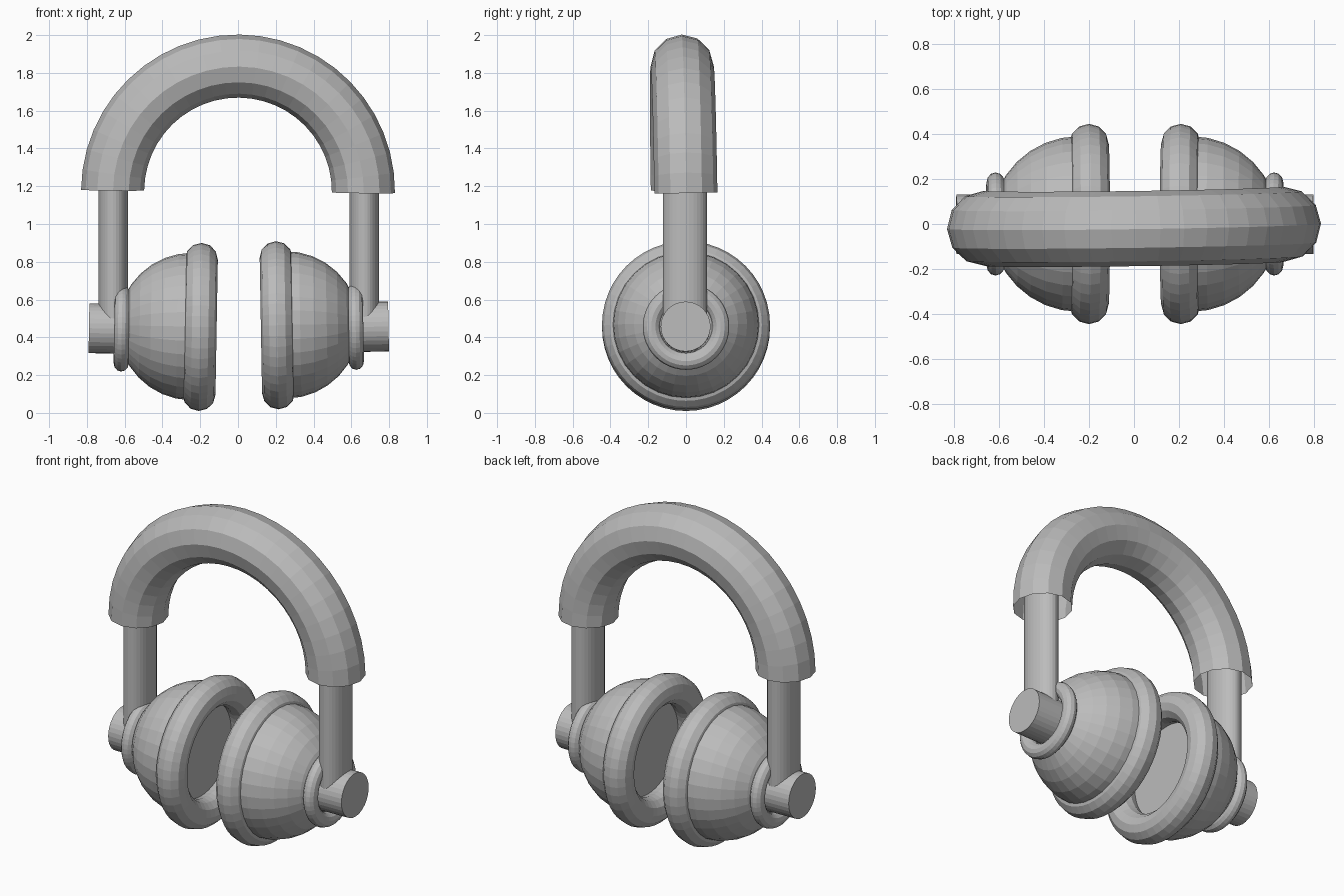
import bpy, bmesh
from math import radians
from mathutils import Matrix

if "Cube" in bpy.data.objects:
    bpy.data.objects.remove(bpy.data.objects["Cube"])

grey = bpy.data.materials.new("plain grey")
grey.diffuse_color = (0.5, 0.5, 0.5, 1)
grey.use_nodes = True
grey.node_tree.nodes["Principled BSDF"].inputs["Base Color"].default_value = grey.diffuse_color
EPS = 1e-4


def finish(name):
    ob = bpy.context.object
    ob.name = name
    ob.data.materials.append(grey)
    return ob


def torus(name, major, minor, loc, rot):
    bpy.ops.mesh.primitive_torus_add(major_segments=48, minor_segments=12,
                                     major_radius=major, minor_radius=minor,
                                     location=loc, rotation=rot)
    return finish(name)


def cylinder(name, radius, depth, loc, rot=(0, 0, 0), scale=(1, 1, 1)):
    bpy.ops.mesh.primitive_cylinder_add(vertices=32, radius=radius, depth=depth,
                                        location=loc, rotation=rot)
    ob = finish(name)
    ob.scale = scale
    return ob


def keep_upper_half(ob, cap, turn=None):
    """Remove everything below local z = 0, optionally closing the cut."""
    bm = bmesh.new()
    bm.from_mesh(ob.data)
    if turn:
        bm.transform(turn)
    bmesh.ops.delete(bm, geom=[v for v in bm.verts if v.co.z < -EPS], context='VERTS')
    if cap:
        bmesh.ops.contextual_create(bm, geom=[e for e in bm.edges if e.is_boundary])
    bmesh.ops.recalc_face_normals(bm, faces=bm.faces)
    bm.to_mesh(ob.data)
    bm.free()


# Headband: open-ended half ring, very slightly askew
band = torus("headband", 0.664, 0.167, (0, -0.01, 1.172),
             (radians(0.9), radians(0.6), radians(0.8)))
keep_upper_half(band, False, Matrix.Rotation(radians(90), 4, 'X'))

# Left and right earpieces
for side, s, dx, dz in (("left", -1, 0.0, 0.0), ("right", 1, 0.008, 0.009)):
    tilt = -s * radians(1)
    facing = (0, s * radians(90) + tilt, 0)

    # Flattened arm running up into the headband
    cylinder(side + "_arm", 0.08, 0.83, (s * (0.661 + dx), -0.006, 0.855),
             scale=(0.98, 1.46, 1))

    # Pivot through the arm
    cylinder(side + "_pivot", 0.132, 0.27, (s * (0.654 + dx), -0.002, 0.446 + dz), facing)

    # Collar around the pivot
    collar = torus(side + "_collar", 0.184, 0.045,
                   (s * (0.615 + dx), 0, 0.448 + dz), facing)
    collar.scale = (1, 1, 0.9)

    # Domed cup, closed on the inner side
    bpy.ops.mesh.primitive_uv_sphere_add(segments=32, ring_count=16, radius=0.39,
                                         location=(s * (0.245 + dx), 0, 0.457 + dz),
                                         rotation=facing)
    keep_upper_half(finish(side + "_cup"), True)

    # Padded cushion ring
    torus(side + "_cushion", 0.358, 0.087, (s * (0.2 + dx), 0, 0.455 + dz), facing)
